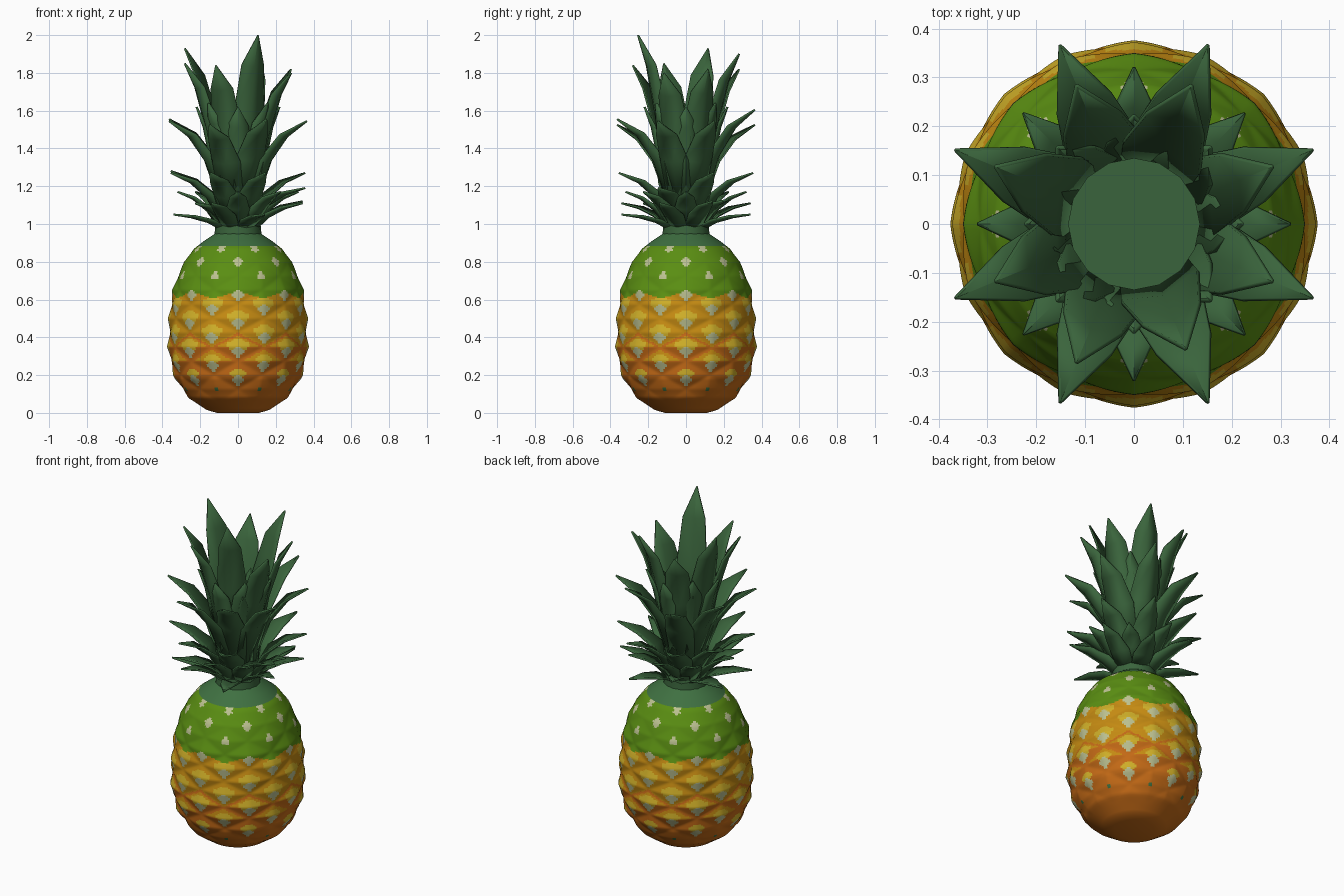
import bpy, bmesh, math
from mathutils import Vector

if "Cube" in bpy.data.objects:
    bpy.data.objects.remove(bpy.data.objects["Cube"])


def srgb(r, g, b):
    f = lambda c: (c / 255 / 12.92) if c < 10 else ((c / 255 + 0.055) / 1.055) ** 2.4
    return (f(r), f(g), f(b), 1)


def material(name, *rgb):
    m = bpy.data.materials.new(name)
    m.diffuse_color = srgb(*rgb)
    m.use_nodes = True
    m.node_tree.nodes["Principled BSDF"].inputs["Base Color"].default_value = m.diffuse_color
    return m


LEAF = material("leaf green", 58, 100, 60)
MATS = [material("skin green", 90, 142, 18), material("skin gold", 196, 138, 18),
        material("skin orange", 196, 106, 22), material("eye yellow", 206, 174, 40),
        material("eye pale", 188, 193, 145), material("shoulder green", 63, 112, 65)]
GREEN, GOLD, ORANGE, YELLOW, PALE, SHOULDER = range(6)


def make(name, bm, mats, angle=40):
    bmesh.ops.recalc_face_normals(bm, faces=bm.faces)
    me = bpy.data.meshes.new(name)
    bm.to_mesh(me)
    bm.free()
    ob = bpy.data.objects.new(name, me)
    bpy.context.collection.objects.link(ob)
    for m in mats:
        me.materials.append(m)
    bpy.context.view_layer.objects.active = ob
    ob.select_set(True)
    bpy.ops.object.shade_smooth_by_angle(angle=math.radians(angle))
    ob.select_set(False)
    return ob


# fruit body: profile with shallow staggered bumps
PROFILE = [(0.0, 0.11), (0.015, 0.165), (0.08, 0.262), (0.18, 0.328), (0.27, 0.355), (0.35, 0.366),
           (0.5, 0.362), (0.6, 0.351), (0.66, 0.339), (0.73, 0.315), (0.8, 0.283), (0.87, 0.232),
           (0.91, 0.18), (0.95, 0.12)]
STEP = 0.075


def radius(z):
    for (z0, r0), (z1, r1) in zip(PROFILE, PROFILE[1:]):
        if z <= z1 + 1e-6:
            return r0 + (r1 - r0) * (z - z0) / (z1 - z0)
    return PROFILE[-1][1]


def eye(ang, z):
    """Nearest eye of the staggered grid: sideways steps, upward steps, eye height."""
    u, v = ang / (math.pi / 8), (z - 0.05) / STEP
    best = None
    for i in (math.floor(u), math.floor(u) + 1):
        for j in (math.floor(v), math.floor(v) + 1):
            if (i + j) % 2 == 0:
                d = abs(u - i) + abs(v - j)
                if best is None or d < best[0]:
                    best = (d, u - i, v - j, 0.05 + j * STEP)
    return best


def skin_colour(ang, z):
    if z > 0.885:
        return SHOULDER
    d, du, dv, zc = eye(ang, z)
    a, b = du * radius(z) * 0.393, dv * STEP
    wob = 1 + 0.14 * math.sin(7 * math.atan2(b, a))
    column = abs((ang / (math.pi / 4) + 0.5) % 1 - 0.5) * 2  # 0 on even columns, 1 between
    border = 0.645 - 0.04 * column
    if zc > 0.66:
        if math.hypot(a, b) < 0.022 * wob and zc < 0.9:
            return PALE
        return GREEN if z > border else GOLD
    if zc < 0.14:
        if math.hypot(a, b) < 0.011 * wob and zc > 0.06:
            return SHOULDER
        return ORANGE
    if math.hypot(a, (b + 0.026) * 1.1) < 0.029 * wob:
        return PALE
    if z > border:
        return GREEN
    k = 1 if zc > 0.3 else 0.72
    if zc < 0.62 and (a / (0.058 * k)) ** 2 + ((b - 0.006) / (0.034 * k)) ** 2 < wob:
        return YELLOW
    return GOLD if zc > 0.36 or (zc > 0.25 and b > 0 and d < 0.8) else ORANGE


N, ROWS = 192, 114
bm = bmesh.new()
rings = []
for j in range(ROWS + 1):
    z = 0.95 * j / ROWS
    fade = max(0, min(1, (z - 0.05) / 0.1, (0.85 - z) / 0.25))
    ring = []
    for i in range(N):
        ang = 2 * math.pi * i / N
        r = radius(z) + 0.017 * fade * (0.6 - min(1, eye(ang, z)[0]))
        ring.append(bm.verts.new((r * math.cos(ang), r * math.sin(ang), z)))
    rings.append(ring)
for j in range(ROWS):
    for i in range(N):
        f = bm.faces.new((rings[j][i], rings[j][(i + 1) % N], rings[j + 1][(i + 1) % N], rings[j + 1][i]))
        f.material_index = skin_colour(2 * math.pi * (i + 0.5) / N, 0.95 * (j + 0.5) / ROWS)
bm.faces.new(rings[0]).material_index = ORANGE
bm.faces.new(rings[-1]).material_index = SHOULDER
make("fruit_body", bm, MATS, 60)

# crown core: flared stalk that the leaves grow from
bm = bmesh.new()
prev = None
for r, z in [(0.125, 0.94), (0.115, 1.05), (0.12, 1.2), (0.13, 1.4), (0.135, 1.47)]:
    ring = [bm.verts.new((r * math.cos(k * math.pi / 8), r * math.sin(k * math.pi / 8), z)) for k in range(16)]
    if prev:
        for k in range(16):
            bm.faces.new((prev[k], prev[(k + 1) % 16], ring[(k + 1) % 16], ring[k]))
    prev = ring
bm.faces.new(prev)
make("crown_core", bm, [LEAF], 60)


# crown leaves: creased blades that rise, then bend outwards
def add_leaf(bm, ang, base, tip, width, bend):
    out = Vector((math.cos(ang), math.sin(ang), 0))
    side = Vector((-out.y, out.x, 0))
    (r0, z0), (r1, z1) = base, tip
    cr, cz = r0 + (r1 - r0) * bend, z0 + (z1 - z0) * 0.72
    prev = None
    for t, w in [(0, 0.85), (0.35, 1.0), (0.7, 0.74), (1, 0.02)]:
        r = (1 - t) ** 2 * r0 + 2 * t * (1 - t) * cr + t * t * r1
        z = (1 - t) ** 2 * z0 + 2 * t * (1 - t) * cz + t * t * z1
        h = w * width / 2
        c = out * r + Vector((0, 0, z))
        lift = -out * h * 0.3 + Vector((0, 0, h * 0.15))
        row = [bm.verts.new(c - side * h + lift), bm.verts.new(c), bm.verts.new(c + side * h + lift)]
        if prev:
            for k in (0, 1):
                bm.faces.new((prev[k], prev[k + 1], row[k + 1], row[k]))
        prev = row


def leaf_object(name, leaves):
    bm = bmesh.new()
    for leaf in leaves:
        add_leaf(bm, *leaf)
    sol = make(name, bm, [LEAF], 50).modifiers.new("thickness", "SOLIDIFY")
    sol.thickness, sol.offset = 0.01, 0


# name, turn in steps, base, tip, width, bend, height change per leaf
LAYERS = [
    ("leaves_lowest", 0.5, (0.11, 0.98), (0.37, 1.05), 0.11, 0.3, (0.07, 0, 0.06, 0, 0, 0.06, 0, 0.06)),
    ("leaves_low", 0, (0.115, 1.0), (0.32, 1.17), 0.12, 0.3, (0, -0.04, 0, 0.0, 0, -0.06, 0, 0.0)),
    ("leaves_lower_middle", 0.5, (0.11, 1.03), (0.385, 1.27), 0.14, 0.25, (0, 0.0, 0, 0.01, 0, 0.0, 0, -0.08)),
    ("leaves_middle", 0.5, (0.115, 1.15), (0.395, 1.545), 0.16, 0.25, (0, 0.06, -0.02, 0.01, 0, -0.02, 0.01, 0)),
    ("leaves_inner", 0, (0.115, 1.1), (0.22, 1.62), 0.15, 0.35, (0, 0.02, 0, 0.03, 0, 0.02, 0, 0.02)),
    ("leaves_tall", 0.5, (0.12, 1.2), (0.305, 1.82), 0.17, 0.35, (0, 0.08, 0, 0.11, 0.03, 0.02, 0.18, -0.02)),
]
for name, turn, base, tip, width, bend, change in LAYERS:
    leaf_object(name, [((k + turn) * math.pi / 4, base, (tip[0] - max(0, change[k] - 0.12) / 2, tip[1] + change[k]),
                        width, bend) for k in range(8)])
